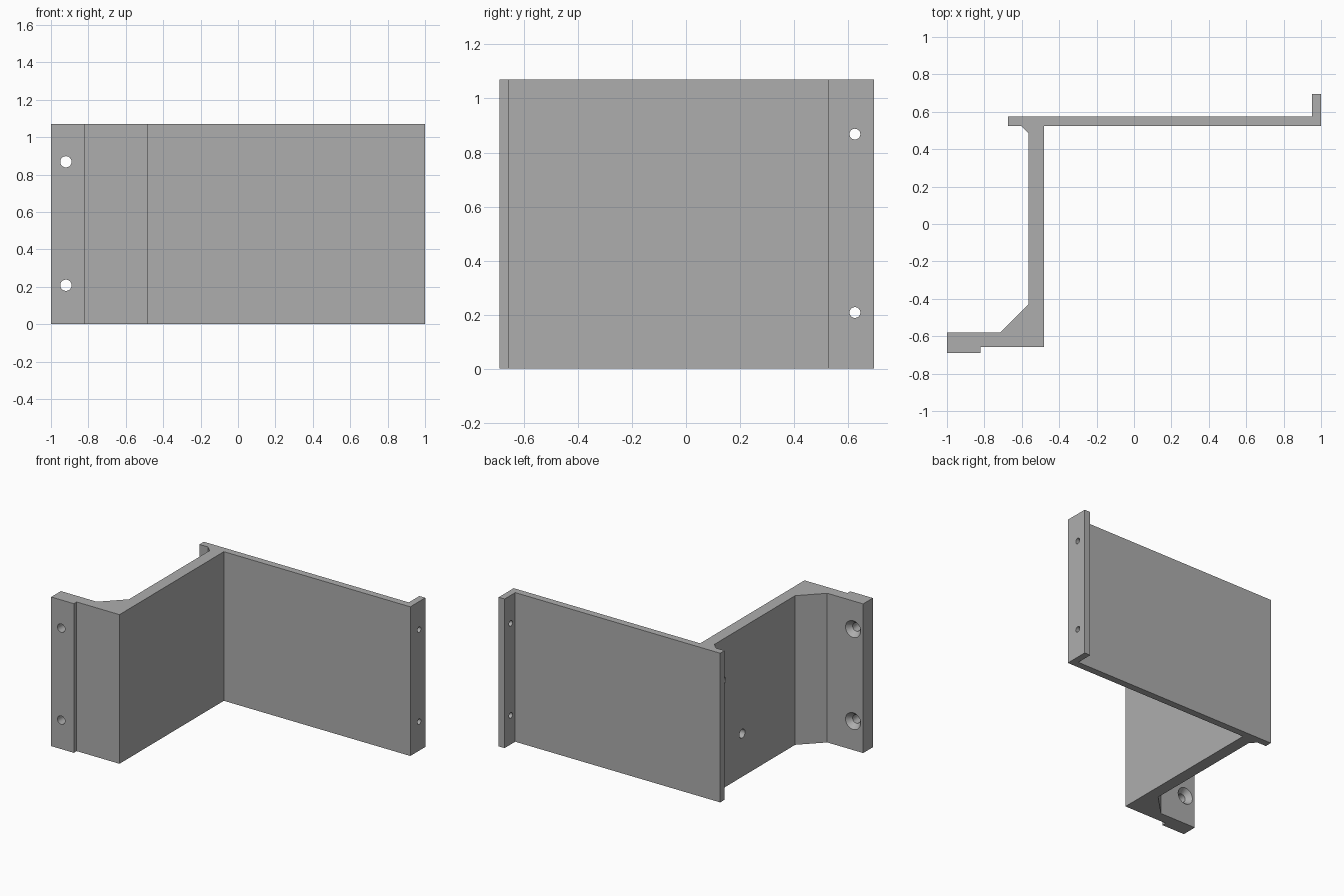
import bpy, bmesh, math
from mathutils import Matrix, Vector

if "Cube" in bpy.data.objects:
    bpy.data.objects.remove(bpy.data.objects["Cube"])

HEIGHT = 1.07

grey = bpy.data.materials.new("plain grey")
grey.diffuse_color = (0.42, 0.42, 0.42, 1)
grey.use_nodes = True
grey.node_tree.nodes["Principled BSDF"].inputs["Base Color"].default_value = grey.diffuse_color

# Cross-section of the bracket: foot, web, plate and end lip
PROFILE = [(-1, -0.69), (-0.82, -0.69), (-0.82, -0.658), (-0.48, -0.658),
           (-0.48, 0.525), (1, 0.525), (1, 0.695), (0.953, 0.695),
           (0.953, 0.575), (-0.674, 0.575), (-0.674, 0.525), (-0.605, 0.525),
           (-0.565, 0.485), (-0.565, -0.43), (-0.715, -0.58), (-1, -0.58)]


def make_object(name, bm):
    bmesh.ops.recalc_face_normals(bm, faces=bm.faces)
    mesh = bpy.data.meshes.new(name)
    bm.to_mesh(mesh)
    bm.free()
    mesh.materials.append(grey)
    obj = bpy.data.objects.new(name, mesh)
    bpy.context.collection.objects.link(obj)
    return obj


def add_cutter(bm, start, axis, depth, r1, r2):
    """Cone or cylinder running from start along axis."""
    axis = Vector(axis)
    turn = axis.to_track_quat('Z', 'Y').to_matrix().to_4x4()
    place = Matrix.Translation(Vector(start) + axis * depth / 2)
    bmesh.ops.create_cone(bm, cap_ends=True, segments=32, radius1=r1,
                          radius2=r2, depth=depth, matrix=place @ turn)


# Bracket body
bm = bmesh.new()
base = bm.faces.new([bm.verts.new((x, y, 0)) for x, y in PROFILE])
ext = bmesh.ops.extrude_face_region(bm, geom=[base])
bmesh.ops.translate(bm, vec=(0, 0, HEIGHT),
                    verts=[v for v in ext["geom"] if isinstance(v, bmesh.types.BMVert)])
bracket = make_object("bracket", bm)

# Straight holes: foot, lip, and blind holes in the web
holes = bmesh.new()
sinks = bmesh.new()
for z in (0.208, 0.868):
    add_cutter(holes, (-0.92, -0.8, z), (0, 1, 0), 0.3, 0.03, 0.03)
    add_cutter(holes, (0.9, 0.625, z), (1, 0, 0), 0.2, 0.02, 0.02)
    # Countersinks on the back of the foot
    add_cutter(sinks, (-0.92, -0.57, z), (0, -1, 0), 0.05, 0.068, 0.028)
for y, z in ((0.17, 0.31), (0.39, 0.77)):
    add_cutter(holes, (-0.6, y, z), (1, 0, 0), 0.095, 0.032, 0.032)

for cutter in (make_object("hole_cutter", holes), make_object("countersink_cutter", sinks)):
    mod = bracket.modifiers.new(cutter.name, 'BOOLEAN')
    mod.operation = 'DIFFERENCE'
    mod.solver = 'EXACT'
    mod.object = cutter
    bpy.context.view_layer.objects.active = bracket
    bpy.ops.object.modifier_apply(modifier=mod.name)
    bpy.data.objects.remove(cutter)

bpy.ops.object.select_all(action='DESELECT')
bracket.select_set(True)
bpy.context.view_layer.objects.active = bracket
bpy.ops.object.shade_smooth_by_angle(angle=math.radians(30))
